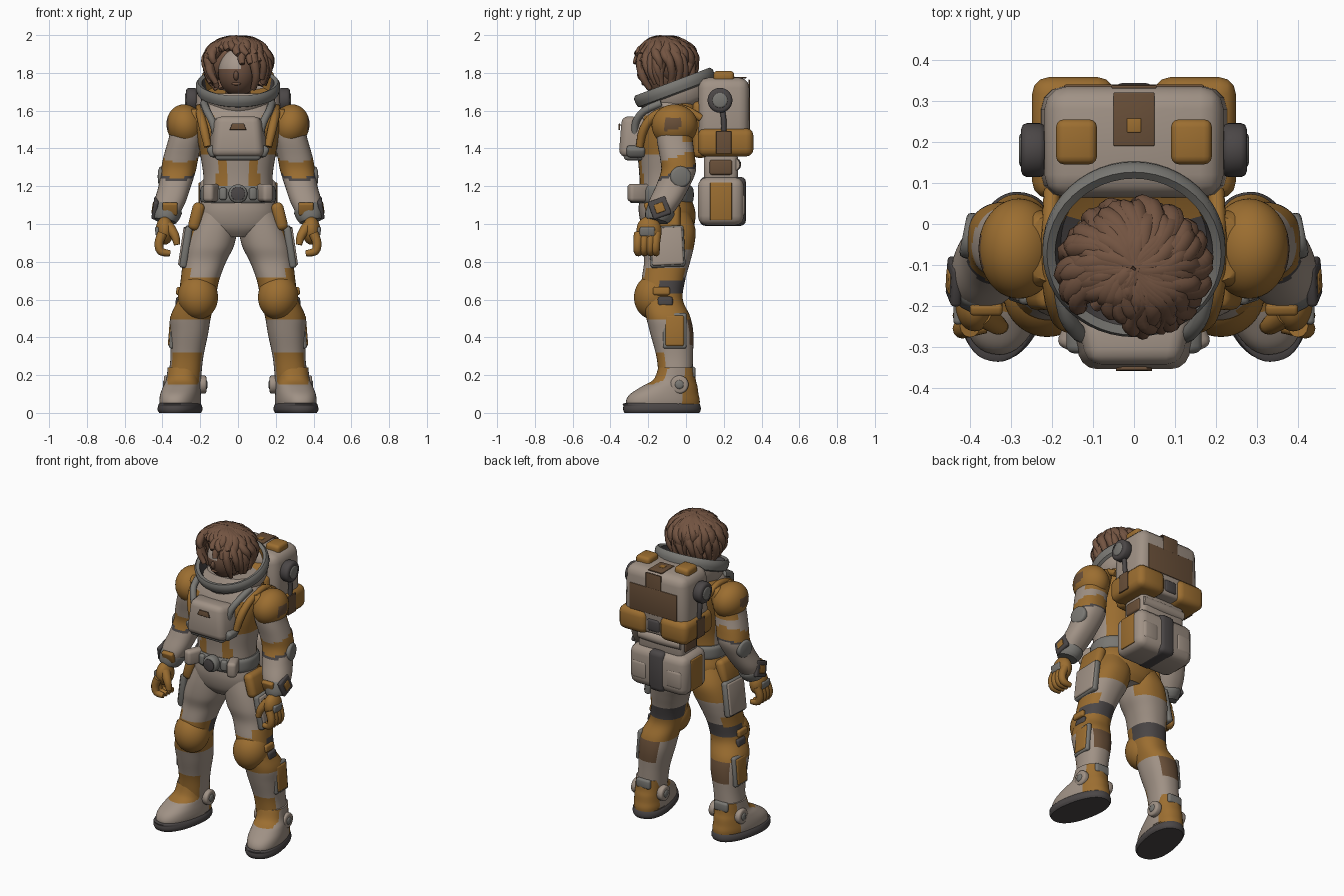
import bpy, bmesh, math, random
from mathutils import Vector, Matrix, Euler, Quaternion

if "Cube" in bpy.data.objects:
    bpy.data.objects.remove(bpy.data.objects["Cube"])
random.seed(4)

COLOURS = {"suit beige": (.35, .285, .235), "suit orange": (.33, .155, .03),
           "hair brown": (.17, .088, .053), "patch brown": (.14, .078, .04),
           "skin": (.15, .08, .05), "pale highlight": (.38, .31, .26),
           "metal grey": (.19, .185, .17), "dark grey": (.07, .062, .062)}
MATS = {}
for label, rgb in COLOURS.items():
    m = bpy.data.materials.new(label)
    m.use_nodes = True
    m.diffuse_color = (*rgb, 1)
    m.node_tree.nodes["Principled BSDF"].inputs["Base Color"].default_value = (*rgb, 1)
    m.node_tree.nodes["Principled BSDF"].inputs["Roughness"].default_value = .8
    MATS[label] = m
BEIGE, ORANGE, HAIR, BROWN, SKIN, PALE, GREY, DARK = COLOURS


def finish(name, bm, paint, sym=False):
    """Paint faces by colour name or rule, smooth shallow edges, optionally mirror."""
    bmesh.ops.recalc_face_normals(bm, faces=bm.faces[:])
    bm.normal_update()
    mesh = bpy.data.meshes.new(name)
    used = []
    for f in bm.faces:
        f.smooth = True
        label = paint(f.calc_center_median(), f.normal) if callable(paint) else paint
        if label not in used:
            used.append(label)
            mesh.materials.append(MATS[label])
        f.material_index = used.index(label)
    for e in bm.edges:
        e.smooth = len(e.link_faces) < 2 or e.calc_face_angle() < .8
    bm.to_mesh(mesh)
    bm.free()
    ob = bpy.data.objects.new(name, mesh)
    bpy.context.scene.collection.objects.link(ob)
    if sym:
        ob.modifiers.new("Mirror", "MIRROR")
    return ob


def spline(pts, steps):
    out = []
    for i in range(len(pts) - 1):
        quad = (pts[max(i - 1, 0)], pts[i], pts[i + 1], pts[min(i + 2, len(pts) - 1)])
        for t in (k / steps for k in range(steps)):
            out.append([b + t * ((c - a) + t * ((2*a - 5*b + 4*c - d) + t * (3*b - a - 3*c + d))) / 2
                        for a, b, c, d in zip(*quad)])
    return out + [list(pts[-1])]


def skin(bm, rings):
    rows = [[bm.verts.new(p) for p in ring] for ring in rings]
    n = len(rows[0])
    for lo, hi in zip(rows, rows[1:]):
        for i in range(n):
            bm.faces.new((lo[i], lo[(i + 1) % n], hi[(i + 1) % n], hi[i]))
    bm.faces.new(rows[0])
    bm.faces.new(rows[-1])


def loft(name, rings, paint, sym=False, steps=6, power=2.3, n=48, yaw=0):
    """Horizontal rounded sections: x, y, z, half width, half depth."""
    def round_(v):
        return math.copysign(abs(v) ** (2 / power), v)
    bm = bmesh.new()
    angles = [math.tau * i / n for i in range(n)]
    skin(bm, [[(x + rx * round_(math.cos(a)), y + ry * round_(math.sin(a)), z) for a in angles]
              for x, y, z, rx, ry in spline(rings, steps)])
    bmesh.ops.rotate(bm, verts=bm.verts[:], cent=rings[-1][:3], matrix=Matrix.Rotation(yaw, 3, "Z"))
    return finish(name, bm, paint, sym)


def tube(bm, pts, steps=3, n=8):
    """Round sweep through points of x, y, z, radius."""
    path = spline(pts, steps)
    cs = [Vector(p[:3]) for p in path]
    last, q, rings = Vector((0, 0, 1)), Quaternion(), []
    for i, c in enumerate(cs):
        t = (cs[min(i + 1, len(cs) - 1)] - cs[max(i - 1, 0)]).normalized()
        q = last.rotation_difference(t) @ q
        last = t
        rings.append([c + q @ Vector((math.cos(a), math.sin(a), 0)) * path[i][3]
                      for a in (math.tau * k / n for k in range(n))])
    skin(bm, rings)


def tubes(name, paths, paint, sym=False, n=12):
    bm = bmesh.new()
    for p in paths:
        tube(bm, p, n=n)
    return finish(name, bm, paint, sym)


def box(name, loc, size, paint, bevel=.02, rot=(0, 0, 0), sym=False, taper=1, front=1):
    """Rounded box; taper narrows the top and front narrows the front face."""
    bm = bmesh.new()
    bmesh.ops.create_cube(bm, size=1)
    for v in bm.verts:
        v.co.x *= (taper if v.co.z > 0 else 1) * (front if v.co.y < 0 else 1)
    bmesh.ops.scale(bm, vec=size, verts=bm.verts[:])
    bmesh.ops.bevel(bm, geom=bm.edges[:], offset=min(bevel, min(size) * .45), segments=3,
                    profile=.5, affect="EDGES", clamp_overlap=True)
    bm.transform(Matrix.Translation(loc) @ Euler(rot).to_matrix().to_4x4())
    return finish(name, bm, paint, sym)


def disc(name, loc, radius, depth, axis, paint, sym=False):
    bm = bmesh.new()
    bmesh.ops.create_cone(bm, cap_ends=True, segments=28, radius1=radius, radius2=radius, depth=depth)
    rim = [e for e in bm.edges if abs(e.verts[0].co.z - e.verts[1].co.z) < .001]
    bmesh.ops.bevel(bm, geom=rim, offset=depth * .25, segments=2, profile=.5, affect="EDGES")
    turn = Vector((0, 0, 1)).rotation_difference(Vector(axis)).to_matrix().to_4x4()
    bm.transform(Matrix.Translation(loc) @ turn)
    return finish(name, bm, paint, sym)


def ball(name, loc, radii, paint, rot=(0, 0, 0), sym=False):
    bm = bmesh.new()
    bmesh.ops.create_uvsphere(bm, u_segments=40, v_segments=28, radius=1)
    bm.transform(Matrix.LocRotScale(Vector(loc), Euler(rot), Vector(radii)))
    return finish(name, bm, paint, sym)


# Torso and belt
def torso_paint(c, n):
    side = abs(c.x)
    if c.z < 1.12:
        return ORANGE if c.y > -.08 else BEIGE
    if c.z > 1.36:
        return ORANGE if c.y > -.05 or side > .13 and c.z < 1.57 else BEIGE
    if n.y < 0 and .06 < side < .11 or n.y > .4:
        return ORANGE
    return BEIGE

loft("torso", [(0, -.09, .93, .1, .1), (0, -.095, .98, .19, .135), (0, -.1, 1.06, .21, .15),
               (0, -.11, 1.15, .187, .137), (0, -.11, 1.25, .183, .137), (0, -.105, 1.35, .197, .15),
               (0, -.1, 1.45, .215, .165), (0, -.085, 1.55, .23, .16), (0, -.07, 1.62, .205, .145),
               (0, -.06, 1.69, .15, .12)], torso_paint)
loft("belt", [(0, -.11, z, .2 - d, .15 - d) for z, d in ((1.11, .01), (1.13, 0), (1.18, 0), (1.2, .01))], GREY)
disc("buckle", (0, -.27, 1.16), .05, .06, (0, 1, 0), GREY)
disc("buckle_face", (0, -.299, 1.16), .037, .009, (0, 1, 0), DARK)
box("belt_pouch", (.14, -.25, 1.165), (.06, .12, .095), BEIGE, .02, (0, 0, .4), True)
box("belt_clip", (.078, -.25, 1.16), (.04, .04, .065), GREY, .012, (0, 0, .2), True)
box("hip_pad", (.22, -.12, 1.04), (.065, .18, .15), ORANGE, .028, (0, -.25, 0), True)

# Chest unit with harness
box("chest_unit", (0, -.278, 1.46), (.33, .14, .215), BEIGE, .035, (-.08, 0, 0), taper=.86, front=.78)
box("chest_label", (0, -.353, 1.515), (.09, .009, .034), BROWN, .003, (-.08, 0, 0), taper=.7)
box("chest_base", (0, -.275, 1.36), (.24, .11, .045), GREY, .018)
box("chest_corner", (.135, -.265, 1.385), (.05, .1, .06), GREY, .018, (0, .5, 0), True)
tubes("harness_hose", [[(.18, -.13, 1.64, .02), (.165, -.22, 1.6, .02), (.135, -.265, 1.54, .02),
                        (.115, -.27, 1.47, .02)]], GREY, True)
tubes("shoulder_strap", [[(.2, .08, 1.56, .02), (.205, -.03, 1.615, .02), (.2, -.16, 1.58, .022),
                          (.18, -.225, 1.5, .024), (.16, -.245, 1.41, .02)]], ORANGE, True)

# Tilted collar ring
bm = bmesh.new()
profile = [(.15, -.14), (.195, -.1), (.2, -.05), (.217, -.042), (.223, -.02), (.223, .005), (.212, .02),
           (.192, .012), (.178, -.06), (.1, -.08)]
skin(bm, [[(r * math.cos(a), r * math.sin(a), h) for a in (math.tau * i / 48 for i in range(48))] for r, h in profile])

def collar_paint(c, n):
    if Vector((c.x, c.y)).length < .19 and c.z > -.09:
        return ORANGE if c.y > .06 else DARK
    return GREY if c.z > -.048 else BEIGE

collar = finish("collar_ring", bm, collar_paint)
collar.data.transform(Matrix.Translation((0, -.065, 1.735)) @ Matrix.Rotation(.36, 4, "X"))

# Head and face
tubes("neck", [[(0, -.07, 1.6, .075), (0, -.09, 1.7, .065), (0, -.1, 1.78, .065)]], SKIN, n=20)
ball("head", (0, -.125, 1.805), (.105, .118, .13), lambda c, n: PALE if c.z > 1.82 and c.x < .01 and c.y < -.13 else SKIN)
ball("nose", (-.01, -.24, 1.785), (.014, .018, .026), SKIN, (.3, 0, 0))
ball("lips", (-.01, -.226, 1.742), (.025, .01, .008), HAIR)

# Hair: a cap under wavy locks, open over one side of the face
ball("hair_cap", (0, -.07, 1.86), (.15, .105, .13), HAIR)
locks = []
for count, reach, grow in ((40, 1, 1), (28, .75, 1.03), (18, .5, 1.03)):
    for i in range(count):
        a = math.tau * i / count - math.pi + random.uniform(-.08, .08)
        end = .95 if -1 < a < -.05 else 1.6 if -.05 <= a < .6 else random.uniform(2, 2.4)
        start, end = random.uniform(0, .25), end * reach
        phase, lock = random.uniform(0, 6), []
        for k in range(7):
            t = k / 6
            phi = start + (end - start) * t
            b = a + .15 * t * (1 - t) + .14 * math.sin(phase + 6 * t)
            s = math.sin(phi) * grow * (1 + .07 * math.sin(phase + 8 * t))
            drop = math.cos(phi) * (.12 if phi < math.pi / 2 else .2)
            lock.append((.16 * s * math.sin(b), -.11 - .15 * s * math.cos(b), 1.853 + drop,
                         .012 + .018 * math.sin(math.pi * (.25 + .7 * t))))
        locks.append(lock)
tubes("hair_locks", locks, HAIR, n=8)


# Arms
def arm_paint(c, n):
    band = c.z - .35 * (c.y + .13)
    if 1.25 < band < 1.33 or c.z > 1.53 or c.z > 1.44 and c.y > -.02:
        return ORANGE
    return DARK if 1.235 < band < 1.25 else BEIGE

def pad_paint(c, n):
    return BROWN if n.x > .5 and abs(c.y + .07) < .038 and abs(c.z - 1.53) < .034 else ORANGE

loft("arm", [(.2, -.06, 1.61, .06, .08), (.25, -.06, 1.55, .09, .095), (.278, -.06, 1.45, .09, .095),
             (.303, -.045, 1.35, .093, .093), (.316, -.04, 1.28, .092, .092), (.335, -.07, 1.2, .086, .09),
             (.362, -.115, 1.11, .082, .085), (.38, -.15, 1.03, .058, .062)], arm_paint, True)
ball("shoulder_pad", (.28, -.06, 1.522), (.098, .122, .112), pad_paint, (0, .22, 0), True)
disc("elbow_pad", (.392, -.03, 1.25), .056, .05, (1, .2, 0), GREY, True)
tubes("wrist_cuff", [[(.37, -.13, 1.085, .074), (.374, -.136, 1.07, .078), (.382, -.15, 1.035, .07),
                      (.386, -.155, 1.015, .06)]], GREY, True, 20)
box("wrist_panel", (.438, -.14, 1.085), (.026, .1, .1), DARK, .01, (.35, -.15, 0), True)
box("wrist_screen", (.448, -.14, 1.085), (.014, .05, .05), ORANGE, .004, (.35, -.15, 0), True)
box("wrist_plate", (.36, -.2, 1.08), (.08, .03, .07), ORANGE, .01, (.35, 0, 0), True)

# Gloves
ball("palm", (.388, -.195, .965), (.048, .066, .075), ORANGE, (.2, 0, 0), True)
fingers = [[(.4, y, .95, .026), (.418, y - .005, .9, .024), (.408, y - .005, .855, .022), (.36, y, .845, .016)]
           for y in (-.25, -.218, -.186, -.156)]
fingers.append([(.37, -.22, .99, .03), (.335, -.245, .94, .024), (.322, -.25, .89, .017)])
tubes("fingers", fingers, ORANGE, True)
box("knuckle_plate", (.427, -.205, .96), (.022, .08, .05), GREY, .01, (0, .15, 0), True)


# Legs
def leg_paint(c, n):
    if c.z > .86 and (n.y > .35 or n.x > .8) or .7 < c.z < .77 and n.x > .55:
        return ORANGE
    if c.z > .71:
        return BEIGE
    if c.z > .64:
        return DARK if n.y > -.1 else ORANGE
    if c.z > .5 or (c.z < .31 and n.y < -.45):
        return ORANGE
    return BROWN if n.y > .75 and c.z > .36 else BEIGE

loft("leg", [(.1, -.1, 1.06, .11, .12), (.128, -.09, .97, .125, .14), (.153, -.095, .88, .13, .137),
             (.178, -.1, .8, .115, .122), (.202, -.12, .7, .102, .115), (.22, -.125, .6, .1, .108),
             (.25, -.095, .51, .107, .117), (.258, -.075, .42, .1, .114), (.27, -.06, .3, .087, .097),
             (.28, -.055, .2, .086, .091), (.285, -.05, .1, .08, .09)], leg_paint, True)
ball("knee_pad", (.212, -.17, .615), (.106, .105, .12), ORANGE, (-.12, .1, 0), True)
box("knee_side_clip", (.312, -.13, .645), (.03, .09, .045), ORANGE, .012, (0, -.1, 0), True)
box("knee_side_strap", (.315, -.11, .59), (.03, .08, .05), DARK, .012, (0, -.1, 0), True)
box("thigh_holster", (.275, -.1, .88), (.04, .185, .22), GREY, .015, (.05, -.15, 0), True)
box("holster_face", (.292, -.1, .882), (.022, .165, .2), BEIGE, .009, (.05, -.15, 0), True)
box("calf_plate_edge", (.343, -.06, .435), (.03, .125, .19), GREY, .012, (0, -.08, 0), True)
box("calf_plate", (.353, -.06, .435), (.025, .1, .165), ORANGE, .012, (0, -.08, 0), True)


# Boots
def boot_paint(c, n):
    return ORANGE if c.y > -.01 or (c.z > .15 and n.y < -.3) else BEIGE

loft("boot", [(.291, -.125, .03, .098, .195), (.291, -.125, .065, .102, .197), (.291, -.117, .1, .1, .182),
              (.29, -.09, .138, .094, .15), (.287, -.061, .176, .088, .112), (.285, -.05, .24, .086, .096)],
     boot_paint, True, yaw=.2)
loft("boot_sole", [(.291, -.13, 0, .102, .2), (.291, -.13, .015, .11, .207), (.291, -.13, .035, .108, .206),
                   (.291, -.128, .052, .098, .196), (.285, -.05, .053, .09, .1)], DARK, True, yaw=.2)
for inner_outer, x in (("inner", .187), ("outer", .372)):
    disc(inner_outer + "_ankle_disc", (x, -.035, .15), .048, .04, (1, 0, 0), BEIGE, True)
    disc(inner_outer + "_ankle_hub", (x, -.035, .15), .026, .052, (1, 0, 0), GREY, True)
box("heel_plate", (.28, .036, .215), (.1, .03, .06), GREY, .014, sym=True)

# Backpack
box("pack_body", (0, .2, 1.585), (.46, .27, .38), BEIGE, .055, taper=.94)
box("pack_frame", (0, .075, 1.5), (.36, .08, .3), ORANGE, .03)
box("pack_top_tab", (.14, .2, 1.78), (.1, .11, .06), ORANGE, .02, sym=True)
box("pack_top_flap", (0, .255, 1.775), (.1, .13, .008), BROWN, .003)
box("pack_top_button", (0, .24, 1.777), (.035, .035, .009), ORANGE, .003)
box("pack_back_flap", (0, .334, 1.665), (.11, .008, .2), BROWN, .003)
box("pack_back_panel", (0, .335, 1.585), (.34, .009, .17), BROWN, .004)
disc("pack_port", (.245, .18, 1.655), .066, .06, (1, 0, 0), DARK, True)
disc("pack_port_cap", (.26, .18, 1.655), .042, .04, (1, 0, 0), GREY, True)
tubes("pack_hose", [[(.235, .19, 1.61, .014), (.24, .2, 1.55, .014), (.232, .2, 1.47, .014)]], DARK, True)
box("pack_pouch", (.148, .21, 1.432), (.2, .295, .15), ORANGE, .04, sym=True)
box("pouch_bridge", (0, .2, 1.42), (.16, .27, .1), BEIGE, .02)
box("pouch_patch", (.2465, .2, 1.432), (.009, .08, .12), BROWN, .003, sym=True)
box("pouch_buckle", (0, .318, 1.43), (.09, .05, .08), DARK, .015)
box("pack_joint", (0, .185, 1.3), (.32, .18, .16), BEIGE, .03)
box("joint_side", (.155, .185, 1.3), (.03, .12, .08), BROWN, .012, sym=True)
tubes("joint_roll", [[(-.15, .25, 1.315, .035), (0, .255, 1.315, .037), (.15, .25, 1.315, .035)]], BEIGE, n=16)
box("lower_pack", (0, .185, 1.12), (.41, .245, .255), BEIGE, .05)
box("lower_pack_side", (.203, .185, 1.12), (.012, .115, .2), ORANGE, .005, sym=True)
box("lower_pack_strap", (0, .195, 1.12), (.11, .245, .26), DARK, .03)
box("lower_pack_pocket", (.125, .29, 1.1), (.11, .045, .12), BEIGE, .02, sym=True)
